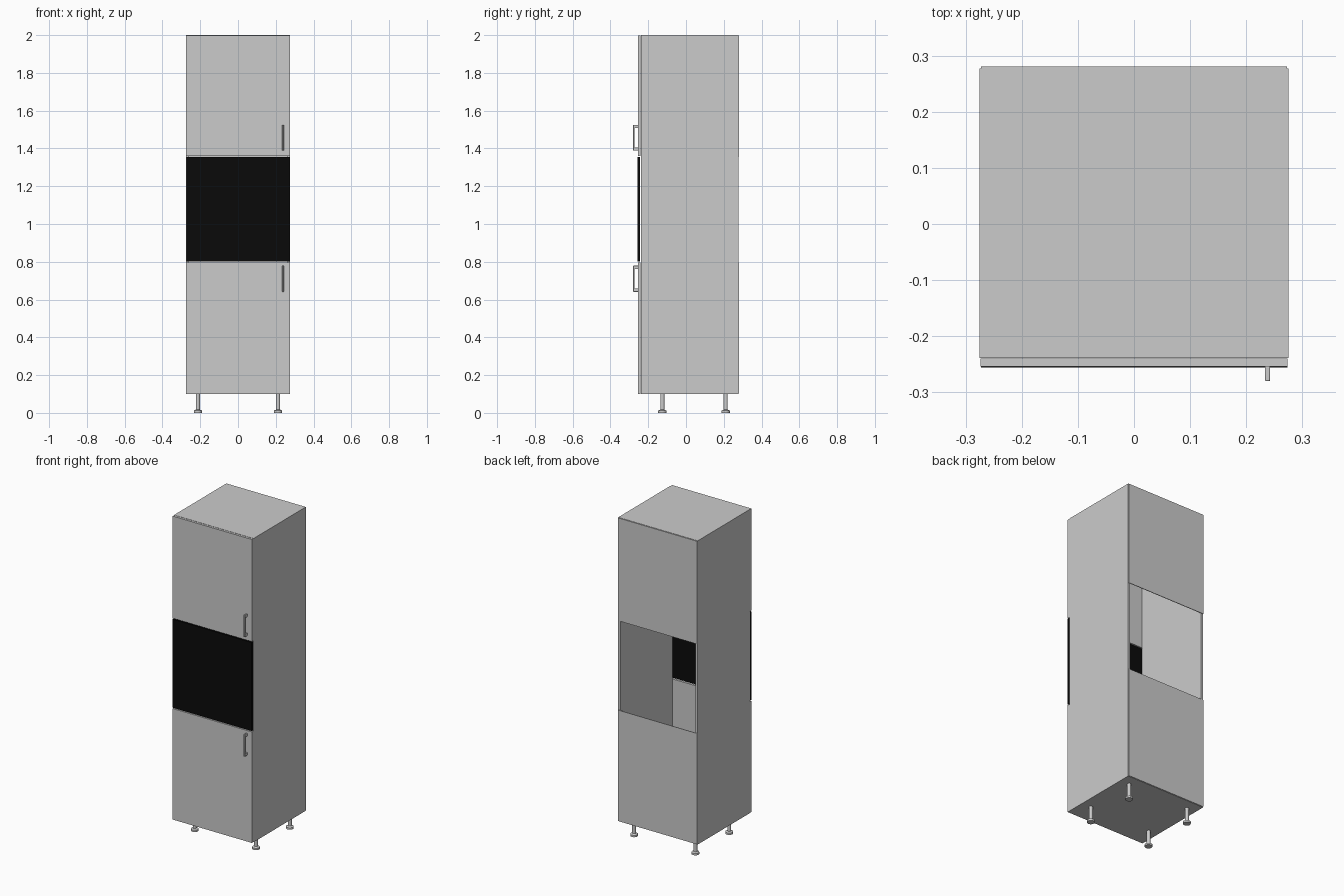
import bpy, bmesh
from mathutils import Matrix, Vector

if "Cube" in bpy.data.objects:
    bpy.data.objects.remove(bpy.data.objects["Cube"])


def box(name, x, y, z, mat=None):
    """Box from (min, max) ranges."""
    bm = bmesh.new()
    bmesh.ops.create_cube(bm, size=1)
    bm.transform(Matrix.Translation([(a + b) / 2 for a, b in (x, y, z)])
                 @ Matrix.Diagonal([b - a for a, b in (x, y, z)] + [1]))
    return finish(name, bm, mat)


def finish(name, bm, mat=None):
    bmesh.ops.recalc_face_normals(bm, faces=bm.faces)
    me = bpy.data.meshes.new(name)
    bm.to_mesh(me)
    bm.free()
    ob = bpy.data.objects.new(name, me)
    bpy.context.collection.objects.link(ob)
    if mat:
        me.materials.append(mat)
    return ob


def smooth(ob):
    bpy.ops.object.select_all(action='DESELECT')
    ob.select_set(True)
    bpy.context.view_layer.objects.active = ob
    bpy.ops.object.shade_smooth_by_angle()


def foot(name, x, y):
    """Lathed levelling foot: wide pad and a round shaft."""
    bm = bmesh.new()
    profile = [(0, 0), (.022, 0), (.022, .012), (.011, .017), (.011, .1), (0, .1)]
    vs = [bm.verts.new((r, 0, z)) for r, z in profile]
    es = [bm.edges.new(p) for p in zip(vs, vs[1:])]
    bmesh.ops.spin(bm, geom=vs + es, cent=(0, 0, 0), axis=(0, 0, 1),
                   angle=6.283185307, steps=24)
    bmesh.ops.remove_doubles(bm, verts=bm.verts, dist=1e-5)
    bm.transform(Matrix.Translation((x, y, 0)))
    smooth(finish(name, bm))


def handle(name, x, z0, z1):
    """Upright bar on two thick posts, softened edges."""
    y0, y1 = -.28, DOOR_Y[0] + .001
    prof = [(y1, z0), (y0, z0), (y0, z1), (y1, z1),
            (y1, z1 - .018), (y0 + .007, z1 - .018),
            (y0 + .007, z0 + .018), (y1, z0 + .018)]
    bm = bmesh.new()
    f = bm.faces.new([bm.verts.new((x - .0045, y, z)) for y, z in prof])
    r = bmesh.ops.extrude_face_region(bm, geom=[f])
    bmesh.ops.translate(bm, vec=Vector((.009, 0, 0)),
                        verts=[g for g in r['geom'] if isinstance(g, bmesh.types.BMVert)])
    ob = finish(name, bm)
    b = ob.modifiers.new("soft_edges", 'BEVEL')
    b.width, b.segments = .0018, 2
    smooth(ob)


black = bpy.data.materials.new("black_glass")
black.diffuse_color = (.003, .003, .003, 1)
black.use_nodes = True
black.node_tree.nodes["Principled BSDF"].inputs["Base Color"].default_value = black.diffuse_color

W, T = .275, .014                 # half width, board thickness
DOOR_Y = (-.254, -.240)
BODY_Y = (-.239, .277)

# carcass boards
for s, n in ((-1, "left"), (1, "right")):
    box(n + "_side_panel", sorted((s * W, s * (W - T))), BODY_Y, (.1, 2))
inner = (-W + T, W - T)
box("bottom_panel", inner, BODY_Y, (.1, .1 + T))
box("top_panel", inner, BODY_Y, (2 - T, 2))

# thin backs above and below the open appliance bay
box("lower_back_panel", (-.273, .273), (.277, .281), (.102, .796))
box("upper_back_panel", (-.273, .273), (.277, .281), (1.355, 1.998))

# fronts
box("lower_door", (-.274, .274), DOOR_Y, (.101, .795))
box("upper_door", (-.274, .274), DOOR_Y, (1.36, 1.999))
box("oven_front", (-.273, .274), (-.256, -.243), (.802, 1.355), black)

# handles
handle("lower_handle", .238, .641, .779)
handle("upper_handle", .238, 1.388, 1.525)

# feet
for x, nx in ((-.212, "left"), (.212, "right")):
    for y, ny in ((-.125, "front"), (.21, "back")):
        foot(f"{ny}_{nx}_foot", x, y)
